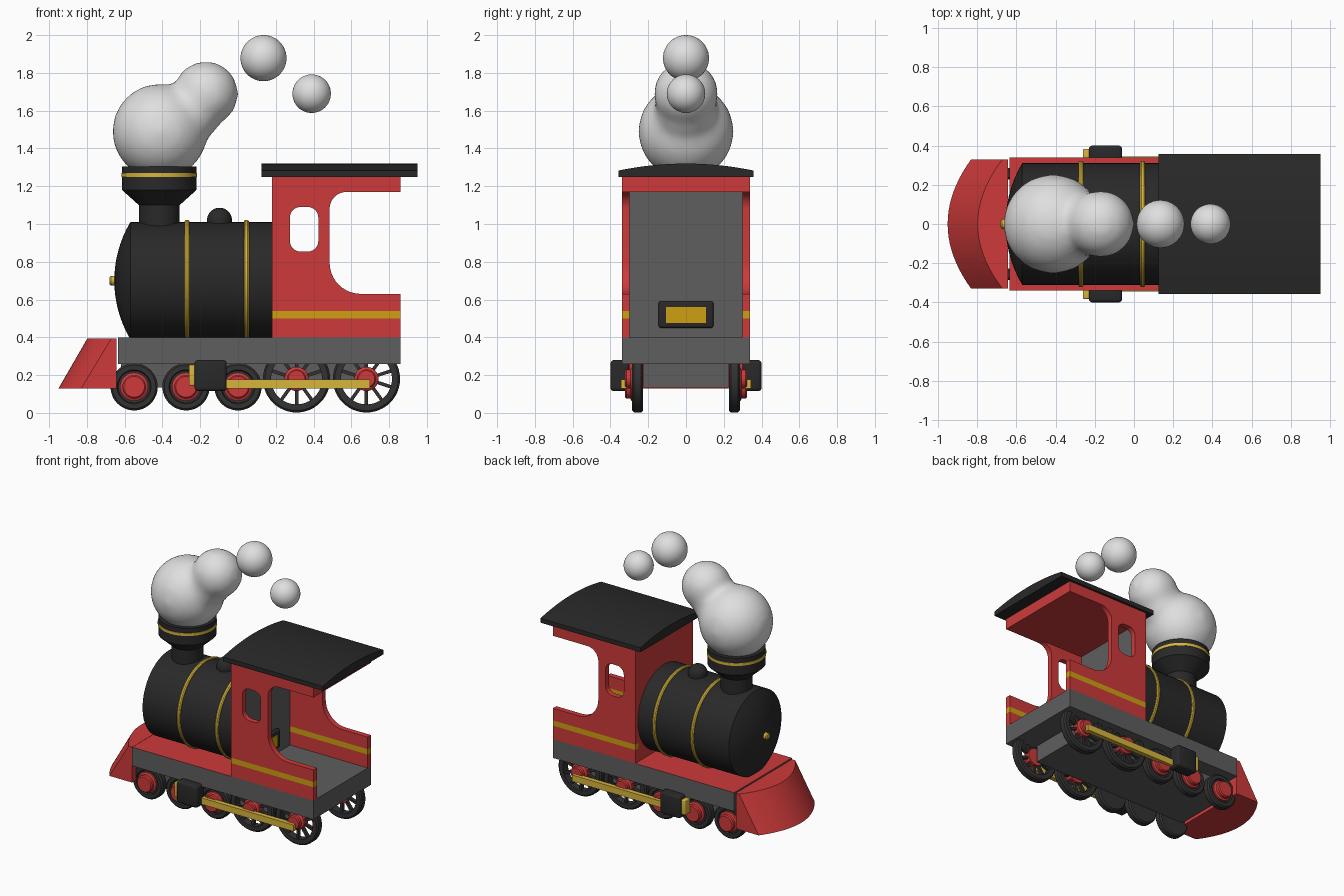
import bpy, bmesh, math
from mathutils import Matrix, Vector

if "Cube" in bpy.data.objects:
    bpy.data.objects.remove(bpy.data.objects["Cube"])

def mat(name, *c):
    m = bpy.data.materials.new(name)
    m.diffuse_color = (*c, 1)
    m.use_nodes = True
    m.node_tree.nodes["Principled BSDF"].inputs["Base Color"].default_value = m.diffuse_color
    return m

RED = mat("red paint", 0.62, 0.042, 0.042)
GREY = mat("frame grey", 0.112, 0.112, 0.112)
BLACK = mat("boiler black", 0.022, 0.022, 0.022)
TYRE = mat("wheel black", 0.032, 0.032, 0.032)
GOLD = mat("stripe gold", 0.62, 0.35, 0.006)
BRASS = mat("brass", 0.68, 0.46, 0.045)
SMOKE = mat("smoke white", 0.74, 0.74, 0.74)

def finish(name, bm, *mats, smooth=35):
    bmesh.ops.recalc_face_normals(bm, faces=bm.faces)
    me = bpy.data.meshes.new(name)
    bm.to_mesh(me)
    bm.free()
    ob = bpy.data.objects.new(name, me)
    bpy.context.collection.objects.link(ob)
    for m in mats:
        me.materials.append(m)
    if smooth:
        bpy.ops.object.select_all(action='DESELECT')
        ob.select_set(True)
        bpy.context.view_layer.objects.active = ob
        bpy.ops.object.shade_smooth_by_angle(angle=math.radians(smooth))
    return ob

def add_box(bm, x0, x1, y0, y1, z0, z1):
    c = Matrix.Translation(((x0 + x1) / 2, (y0 + y1) / 2, (z0 + z1) / 2))
    s = Matrix.Diagonal((abs(x1 - x0), abs(y1 - y0), abs(z1 - z0), 1))
    return bmesh.ops.create_cube(bm, size=1, matrix=c @ s)["verts"]

def box(name, m, *dims, bevel=0):
    bm = bmesh.new()
    add_box(bm, *dims)
    if bevel:
        bmesh.ops.bevel(bm, geom=bm.edges[:], offset=bevel, segments=3, profile=0.5, affect='EDGES')
    return finish(name, bm, m)

def loft(name, m, a, b):
    """Solid between two matching closed outlines."""
    bm = bmesh.new()
    va, vb = [bm.verts.new(p) for p in a], [bm.verts.new(p) for p in b]
    n = len(a)
    for i in range(n):
        bm.faces.new((va[i], va[(i + 1) % n], vb[(i + 1) % n], vb[i]))
    bm.faces.new(va)
    bm.faces.new(vb)
    return finish(name, bm, m)

def add_lathe(bm, profile, origin, axis, n=48, closed=False):
    """Revolve (radius, height) points about an axis through origin."""
    rot = Vector((0, 0, 1)).rotation_difference(Vector(axis)).to_matrix()
    rings = []
    for r, h in profile:
        k = 1 if r == 0 else n
        rings.append([bm.verts.new(Vector(origin) + rot @ Vector(
            (r * math.cos(2 * math.pi * i / n), r * math.sin(2 * math.pi * i / n), h))) for i in range(k)])
    pairs = list(zip(rings, rings[1:])) + ([(rings[-1], rings[0])] if closed else [])
    for a, b in pairs:
        for i in range(n):
            j = (i + 1) % n
            if len(a) == 1:
                bm.faces.new((a[0], b[i], b[j]))
            elif len(b) == 1:
                bm.faces.new((a[i], a[j], b[0]))
            else:
                bm.faces.new((a[i], a[j], b[j], b[i]))

def lathe(name, m, profile, origin, axis=(0, 0, 1), n=48, closed=False):
    bm = bmesh.new()
    add_lathe(bm, profile, origin, axis, n, closed)
    return finish(name, bm, m)

def arc(cx, cy, r, a0, a1, n=10):
    return [(cx + r * math.cos(math.radians(a0 + (a1 - a0) * i / n)),
             cy + r * math.sin(math.radians(a0 + (a1 - a0) * i / n))) for i in range(n + 1)]

# Chassis: grey, with a red running board in front of the cab
bm = bmesh.new()
add_box(bm, -0.635, 0.86, -0.34, 0.34, 0.26, 0.40)
bmesh.ops.bisect_plane(bm, geom=bm.verts[:] + bm.edges[:] + bm.faces[:],
                       plane_co=(0.18, 0, 0), plane_no=(1, 0, 0))
for f in bm.faces:
    c = f.calc_center_median()
    f.material_index = int(c.z > 0.39 and c.x < 0.18)
finish("chassis", bm, GREY, RED, smooth=0)
box("underframe", GREY, -0.62, 0.68, -0.225, 0.225, 0.135, 0.26)

# Plow: curved, sloping front
def plow_outline(edge, nose, z):
    ys = [0.33 * (i / 10 - 1) for i in range(21)]
    return [(nose + (edge - nose) * (y / 0.33) ** 2, y, z) for y in ys] + [(-0.642, 0.33, z), (-0.642, -0.33, z)]
loft("plow", RED, plow_outline(-0.83, -0.95, 0.13), plow_outline(-0.67, -0.797, 0.395))

# Boiler with domed front, bands and knob
cap_r = (0.31 ** 2 + 0.085 ** 2) / 0.17
dome = [(0.31 * i / 8, -0.655 + cap_r - math.sqrt(cap_r ** 2 - (0.31 * i / 8) ** 2)) for i in range(9)]
lathe("boiler", BLACK, dome + [(0.31, 0.19), (0, 0.19)], (0, 0, 0.70), (1, 0, 0), 64)
for nm, x in (("front_band", -0.27), ("rear_band", 0.044)):
    lathe(nm, BRASS, [(0.30, -0.013), (0.316, -0.013), (0.321, -0.006), (0.321, 0.006),
                      (0.316, 0.013), (0.30, 0.013)], (x, 0, 0.70), (1, 0, 0), 64, True)
lathe("boiler_knob", BRASS, [(0, -0.68), (0.018, -0.68), (0.025, -0.673), (0.025, -0.64), (0, -0.64)],
      (0, 0, 0.70), (1, 0, 0), 20)

# Chimney and steam dome
lathe("chimney", BLACK, [(0, 0.95), (0.108, 0.95), (0.108, 1.10), (0.197, 1.18), (0.197, 1.305), (0, 1.305)],
      (-0.417, 0, 0))
lathe("chimney_band", BRASS, [(0.19, 1.25), (0.201, 1.25), (0.201, 1.27), (0.19, 1.27)],
      (-0.417, 0, 0), closed=True)
lathe("steam_dome", BLACK, [(0.066, 0.96)] + arc(0, 1.02, 0.066, 0, 80, 8) + [(0, 1.086)], (-0.098, 0, 0), n=32)

# Cab side walls: outline with a window hole, gold stripe by height
outline = ([(0.18, 0.40), (0.86, 0.40), (0.86, 0.63)] + arc(0.65, 0.795, 0.165, 270, 180)
           + arc(0.575, 1.08, 0.09, 180, 90) + [(0.86, 1.17), (0.86, 1.25), (0.18, 1.25)])
wx, wz, wr = 0.35, 0.972, 0.055
window = [p for sx, sz, a in ((1, 1, 0), (-1, 1, 90), (-1, -1, 180), (1, -1, 270))
          for p in arc(wx + sx * (0.075 - wr), wz + sz * (0.118 - wr), wr, a, a + 90, 6)]
cu = bpy.data.curves.new("wall_outline", 'CURVE')
cu.dimensions, cu.fill_mode, cu.extrude = '2D', 'BOTH', 0.02
for pts in (outline, window):
    sp = cu.splines.new('POLY')
    sp.points.add(len(pts) - 1)
    for p, (x, z) in zip(sp.points, pts):
        p.co = (x, z, 0, 1)
    sp.use_cyclic_u = True
helper = bpy.data.objects.new("wall_outline", cu)
bpy.context.collection.objects.link(helper)
wall = bpy.data.meshes.new_from_object(helper.evaluated_get(bpy.context.evaluated_depsgraph_get()))
wall.materials.clear()
bpy.data.objects.remove(helper)
for nm, s in (("left", 1), ("right", -1)):
    bm = bmesh.new()
    bm.from_mesh(wall)
    bmesh.ops.remove_doubles(bm, verts=bm.verts, dist=1e-4)
    bm.transform(Matrix.Translation((0, s * 0.32, 0)) @ Matrix.Rotation(math.pi / 2, 4, 'X'))
    for z in (0.50, 0.54):
        bmesh.ops.bisect_plane(bm, geom=bm.verts[:] + bm.edges[:] + bm.faces[:],
                               plane_co=(0, 0, z), plane_no=(0, 0, 1))
    for f in bm.faces:
        f.material_index = int(0.50 < f.calc_center_median().z < 0.54)
    finish("cab_wall_" + nm, bm, RED, GOLD)

# Cab front wall (grey inside), ceiling, roof
bm = bmesh.new()
add_box(bm, 0.18, 0.22, -0.30, 0.30, 0.40, 1.17)
bm.normal_update()
for f in bm.faces:
    f.material_index = int(f.normal.x > 0.5)
finish("cab_front_wall", bm, RED, GREY, smooth=0)
box("cab_ceiling", RED, 0.18, 0.86, -0.30, 0.30, 1.17, 1.25)
roof = [(y, 1.32 - 0.037 * (y / 0.357) ** 2) for y in [0.357 * (i / 8 - 1) for i in range(17)]]
roof += [(0.357, 1.25), (-0.357, 1.25)]
loft("roof", BLACK, [(0.125, *p) for p in roof], [(0.95, *p) for p in roof])
box("firebox_frame", BLACK, 0.215, 0.25, -0.145, 0.145, 0.45, 0.59, bevel=0.012)
box("firebox_door", GOLD, 0.245, 0.256, -0.107, 0.107, 0.475, 0.56)

# Wheels, cylinders and rods on both sides
for side, s in (("left", 1), ("right", -1)):
    ax = (0, s, 0)
    for i, x in enumerate((-0.55, -0.275, 0.0)):
        o = (x, 0, 0.138)
        lathe(f"small_wheel_{side}_{i + 1}", TYRE,
              [(0, 0.227), (0.115, 0.227), (0.125, 0.237), (0.125, 0.275), (0.115, 0.285),
               (0.09, 0.285), (0.085, 0.275), (0, 0.275)], o, ax)
        lathe(f"small_hub_{side}_{i + 1}", RED,
              [(0, 0.26), (0.075, 0.26), (0.075, 0.288), (0.062, 0.295), (0.062, 0.315), (0.055, 0.322), (0, 0.322)],
              o, ax, 32)
    for i, x in enumerate((0.31, 0.68)):
        o = (x, 0, 0.18)
        bm = bmesh.new()
        add_lathe(bm, [(0.135, 0.227), (0.168, 0.227), (0.178, 0.237), (0.178, 0.275), (0.168, 0.285),
                       (0.135, 0.285)], o, ax, 48, True)
        for k in range(10):  # spokes
            vs = add_box(bm, 0.03, 0.14, -0.012, 0.012, -0.009, 0.009)
            bmesh.ops.transform(bm, verts=vs, matrix=Matrix.Translation((x, s * 0.258, 0.18))
                                @ Matrix.Rotation(math.radians(36 * k + 18), 4, 'Y'))
        finish(f"big_wheel_{side}_{i + 1}", bm, TYRE)
        lathe(f"big_hub_{side}_{i + 1}", RED,
              [(0, 0.235), (0.064, 0.235), (0.064, 0.285), (0.05, 0.295), (0.05, 0.315), (0.044, 0.322), (0, 0.322)],
              o, ax, 32)
    box("cylinder_" + side, BLACK, -0.23, -0.06, s * 0.30, s * 0.40, 0.115, 0.28, bevel=0.018)
    box("cylinder_cap_" + side, BRASS, -0.26, -0.22, s * 0.32, s * 0.382, 0.145, 0.255, bevel=0.006)
    box("drive_rod_" + side, BRASS, -0.08, 0.70, s * 0.31, s * 0.345, 0.13, 0.178)

# Smoke: two blended balls, then two loose puffs
bm = bmesh.new()
for x, z, r in ((-0.413, 1.49, 0.253), (-0.17, 1.69, 0.172), (-0.25, 1.595, 0.165)):
    bmesh.ops.create_icosphere(bm, subdivisions=4, radius=r, matrix=Matrix.Translation((x, 0, z)))
plume = finish("smoke_plume", bm, SMOKE)
rm = plume.modifiers.new("blend", 'REMESH')
rm.mode, rm.voxel_size, rm.use_smooth_shade = 'VOXEL', 0.025, True
sm = plume.modifiers.new("soften", 'SMOOTH')
sm.factor, sm.iterations = 0.5, 10
for i, (x, z, r) in enumerate(((0.135, 1.878, 0.122), (0.39, 1.69, 0.102))):
    bm = bmesh.new()
    bmesh.ops.create_icosphere(bm, subdivisions=4, radius=r, matrix=Matrix.Translation((x, 0, z)))
    finish(f"smoke_puff_{i + 1}", bm, SMOKE)
